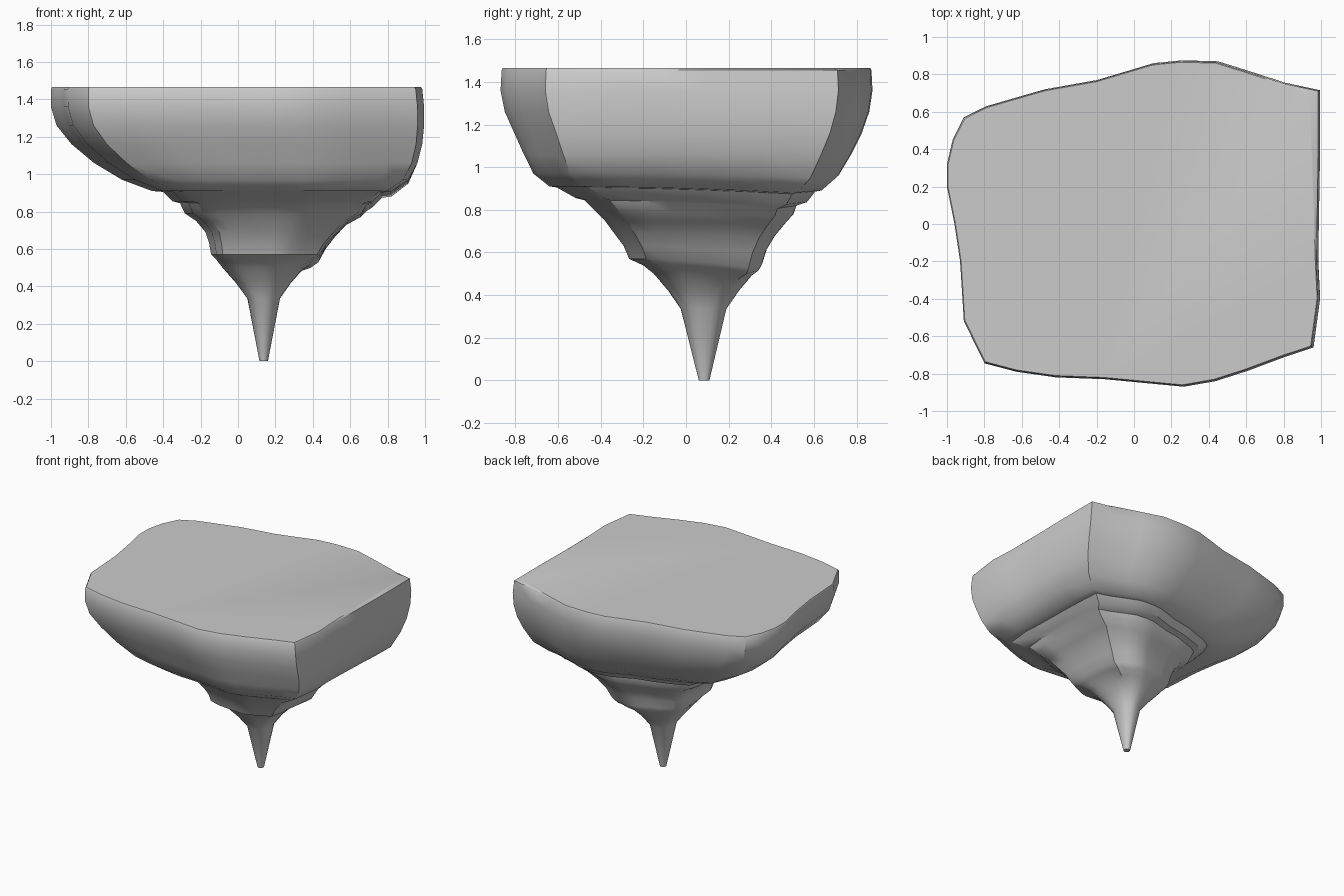
import bpy, bmesh, math

# Plan outline of the rock, counter-clockwise from the left
outline = [(-1, .2), (-.96, 0), (-.93, -.2), (-.91, -.52), (-.8, -.745), (-.63, -.79),
           (-.42, -.82), (-.16, -.83), (.05, -.85), (.26, -.87), (.43, -.84), (.6, -.785),
           (.8, -.71), (.95, -.66), (.985, -.4), (.975, -.2), (.98, .1), (.985, .4),
           (.985, .715), (.8, .755), (.6, .82), (.44, .87), (.25, .875), (.1, .86),
           (-.2, .77), (-.48, .72), (-.79, .63), (-.91, .57), (-.97, .45), (-1, .32)]

# Tiers: z, x min, x max, y min, y max, corner dip, roundness
tiers = [(1.455, -1, .985, -.87, .87, 0, 0),
         (1.36, -1, .995, -.875, .875, 0, 0),
         (1.26, -.97, .995, -.855, .86, 0, 0),
         (1.16, -.89, .985, -.81, .825, 0, 0),
         (1.06, -.77, .96, -.765, .775, 0, 0),
         (.97, -.62, .91, -.72, .715, .02, 0),
         (.91, -.46, .82, -.645, .64, .03, 0),
         (.905, -.40, .77, -.61, .61, .03, 0),
         (.855, -.35, .72, -.52, .57, .03, 0),
         (.845, -.31, .69, -.48, .52, .04, 0),
         (.79, -.285, .66, -.425, .505, .02, .05),
         (.75, -.225, .59, -.385, .47, .02, .1),
         (.69, -.175, .53, -.34, .42, .02, .1),
         (.63, -.155, .475, -.295, .38, .03, .1),
         (.57, -.145, .44, -.27, .36, .04, .15),
         (.54, -.115, .40, -.205, .345, .04, .2),
         (.50, -.085, .35, -.155, .31, .02, .4),
         (.42, -.015, .285, -.085, .25, 0, .6),
         (.335, .05, .225, -.025, .19, 0, .9),
         (0, .115, .16, .06, .11, 0, 1)]


def add_ring(bm, tier):
    z, x0, x1, y0, y1, dip, rnd = tier
    verts = []
    for px, py in outline:
        nx, ny = (px + .0075) / .9925, py / .875
        a = math.atan2(ny, nx)
        corner = max(0, (nx + ny) / 1.8) ** 2
        nx += (math.cos(a) - nx) * rnd
        ny += (math.sin(a) - ny) * rnd
        verts.append(bm.verts.new(((x0 + x1) / 2 + nx * (x1 - x0) / 2,
                                   (y0 + y1) / 2 + ny * (y1 - y0) / 2,
                                   z - dip * corner)))
    return verts


bm = bmesh.new()
rings = [add_ring(bm, t) for t in tiers]

# Flat top, pulled in along the back right edge
top = []
for v in rings[0]:
    x, y, _ = v.co
    pull = .045 * max(0, y + .2) if x > .9 else 0
    top.append(bm.verts.new((x * .994 - pull, y * .994 - pull * .4, 1.465)))
rings.insert(0, top)

# Walls between tiers, top and tip caps
n = len(outline)
for upper, lower in zip(rings, rings[1:]):
    for i in range(n):
        j = (i + 1) % n
        bm.faces.new((upper[i], lower[i], lower[j], upper[j]))
bm.faces.new(rings[0])
bm.faces.new(rings[-1])
bmesh.ops.recalc_face_normals(bm, faces=bm.faces)

mesh = bpy.data.meshes.new("floating_rock")
bm.to_mesh(mesh)
bm.free()
rock = bpy.data.objects.new("floating_rock", mesh)
bpy.context.collection.objects.link(rock)
bpy.context.view_layer.objects.active = rock
rock.select_set(True)
bpy.ops.object.shade_smooth_by_angle(angle=math.radians(35))
